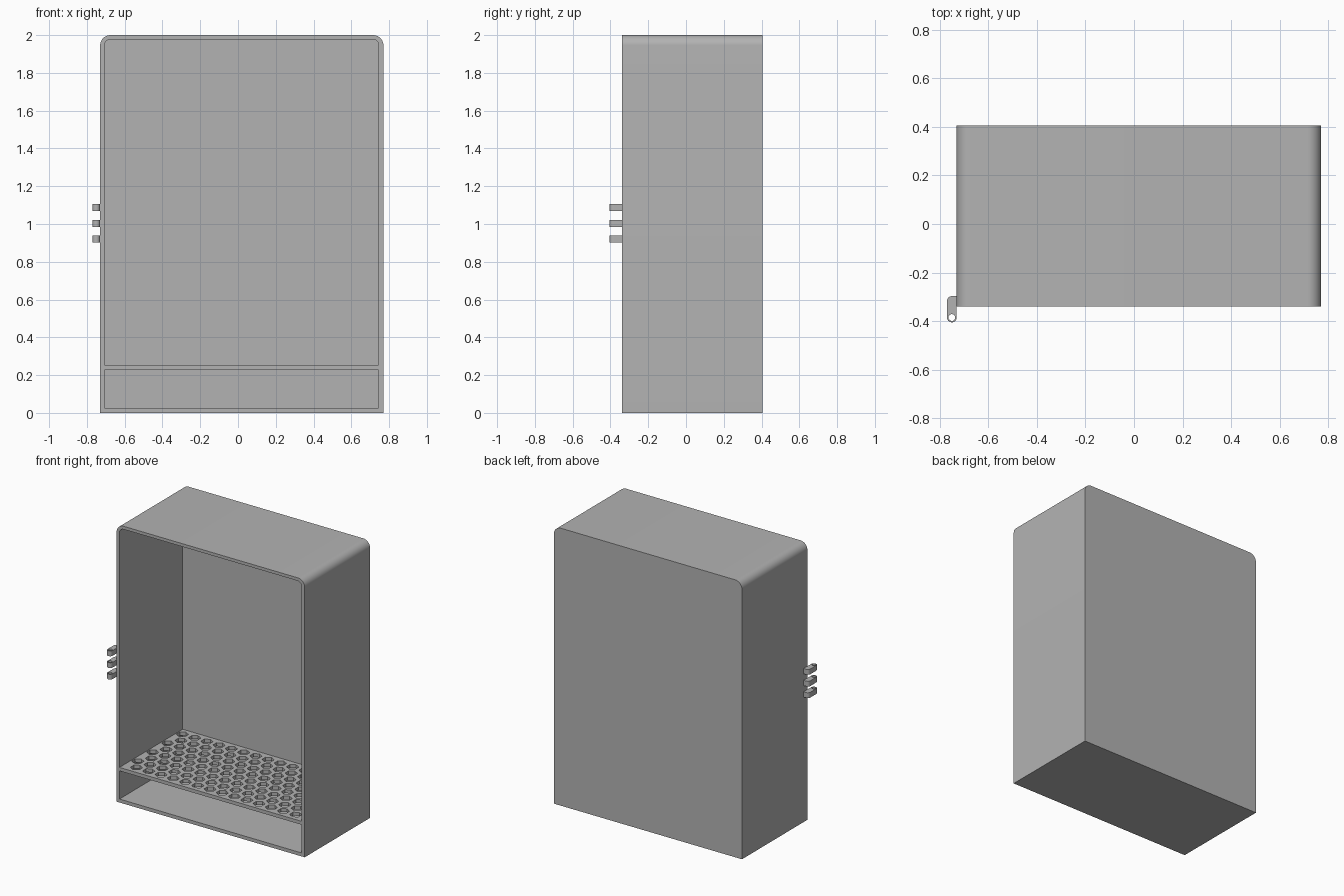
import bpy, bmesh
from math import pi, cos, sin
from mathutils import Vector

cube = bpy.data.objects.get("Cube")
if cube:
    bpy.data.objects.remove(cube, do_unlink=True)

grey = bpy.data.materials.new("plain grey")
grey.use_nodes = True
grey.diffuse_color = (0.45, 0.45, 0.45, 1)
grey.node_tree.nodes["Principled BSDF"].inputs["Base Color"].default_value = grey.diffuse_color


def arc(cx, cy, r, start, end, steps):
    """Points on an arc, angles in units of pi."""
    angles = [pi * (start + (end - start) * i / steps) for i in range(steps + 1)]
    return [(cx + r * cos(a), cy + r * sin(a)) for a in angles]


def prism(bm, points, offset):
    face = bm.faces.new([bm.verts.new(p) for p in points])
    moved = bmesh.ops.extrude_face_region(bm, geom=[face])["geom"]
    verts = [v for v in moved if isinstance(v, bmesh.types.BMVert)]
    bmesh.ops.translate(bm, verts=verts, vec=Vector(offset))


def finish(name, bm):
    bmesh.ops.recalc_face_normals(bm, faces=bm.faces[:])
    mesh = bpy.data.meshes.new(name)
    bm.to_mesh(mesh)
    bm.free()
    mesh.materials.append(grey)
    obj = bpy.data.objects.new(name, mesh)
    bpy.context.collection.objects.link(obj)
    return obj


def box(name, x0, x1, z0, z1, y0, y1, r=0):
    """Box whose two upper corners are rounded in the front outline."""
    outline = [(x0, z0), (x1, z0)]
    if r:
        outline += arc(x1 - r, z1 - r, r, 0, 0.5, 10) + arc(x0 + r, z1 - r, r, 0.5, 1, 10)
    else:
        outline += [(x1, z1), (x0, z1)]
    bm = bmesh.new()
    prism(bm, [(x, y0, z) for x, z in outline], (0, y1 - y0, 0))
    return finish(name, bm)


def cut(target, cutter):
    cutter.hide_render = True
    mod = target.modifiers.new("cut", "BOOLEAN")
    mod.operation, mod.solver, mod.object = "DIFFERENCE", "EXACT", cutter
    bpy.ops.object.select_all(action="DESELECT")
    bpy.context.view_layer.objects.active = target
    target.select_set(True)
    bpy.ops.object.modifier_apply(modifier=mod.name)
    bpy.data.objects.remove(cutter, do_unlink=True)


def smooth(obj):
    bpy.ops.object.select_all(action="DESELECT")
    bpy.context.view_layer.objects.active = obj
    obj.select_set(True)
    bpy.ops.object.shade_smooth_by_angle(angle=pi / 6)


# Open-fronted cabinet with an upper chamber and a lower tray bay
cabinet = box("cabinet", -0.73, 0.77, 0, 2, -0.34, 0.405, 0.055)
cut(cabinet, box("upper_chamber", -0.707, 0.745, 0.253, 1.978, -0.4, 0.38, 0.033))
cut(cabinet, box("lower_bay", -0.707, 0.745, 0.025, 0.228, -0.4, 0.38))

# Staggered hexagonal holes through the shelf
pitch, rows = 0.0977, 8
bm = bmesh.new()
for row in range(rows):
    count = 14 + row % 2
    y = 0.02 + (row - (rows - 1) / 2) * pitch * cos(pi / 6)
    for col in range(count):
        x = 0.019 + (col - (count - 1) / 2) * pitch
        ring = arc(x, y, 0.04, 1 / 6, 11 / 6, 5)
        prism(bm, [(px, py, 0.2) for px, py in ring], (0, 0, 0.08))
cut(cabinet, finish("shelf_holes", bm))
smooth(cabinet)

# Three hinge knuckles with a pin hole at the front
for i, z in enumerate((0.92, 1.003, 1.088)):
    outline = arc(-0.75, -0.385, 0.02, 1, 2, 12)
    outline += [(-0.73, -0.297)] + arc(-0.75, -0.317, 0.02, 0.5, 1, 8)
    bm = bmesh.new()
    prism(bm, [(x, y, z - 0.019) for x, y in outline], (0, 0, 0.038))
    knuckle = finish(f"hinge_knuckle_{i + 1}", bm)
    bm = bmesh.new()
    pin = arc(-0.75, -0.385, 0.014, 0, 2, 20)[:-1]
    prism(bm, [(x, y, z - 0.03) for x, y in pin], (0, 0, 0.06))
    cut(knuckle, finish("pin_hole", bm))
    smooth(knuckle)
